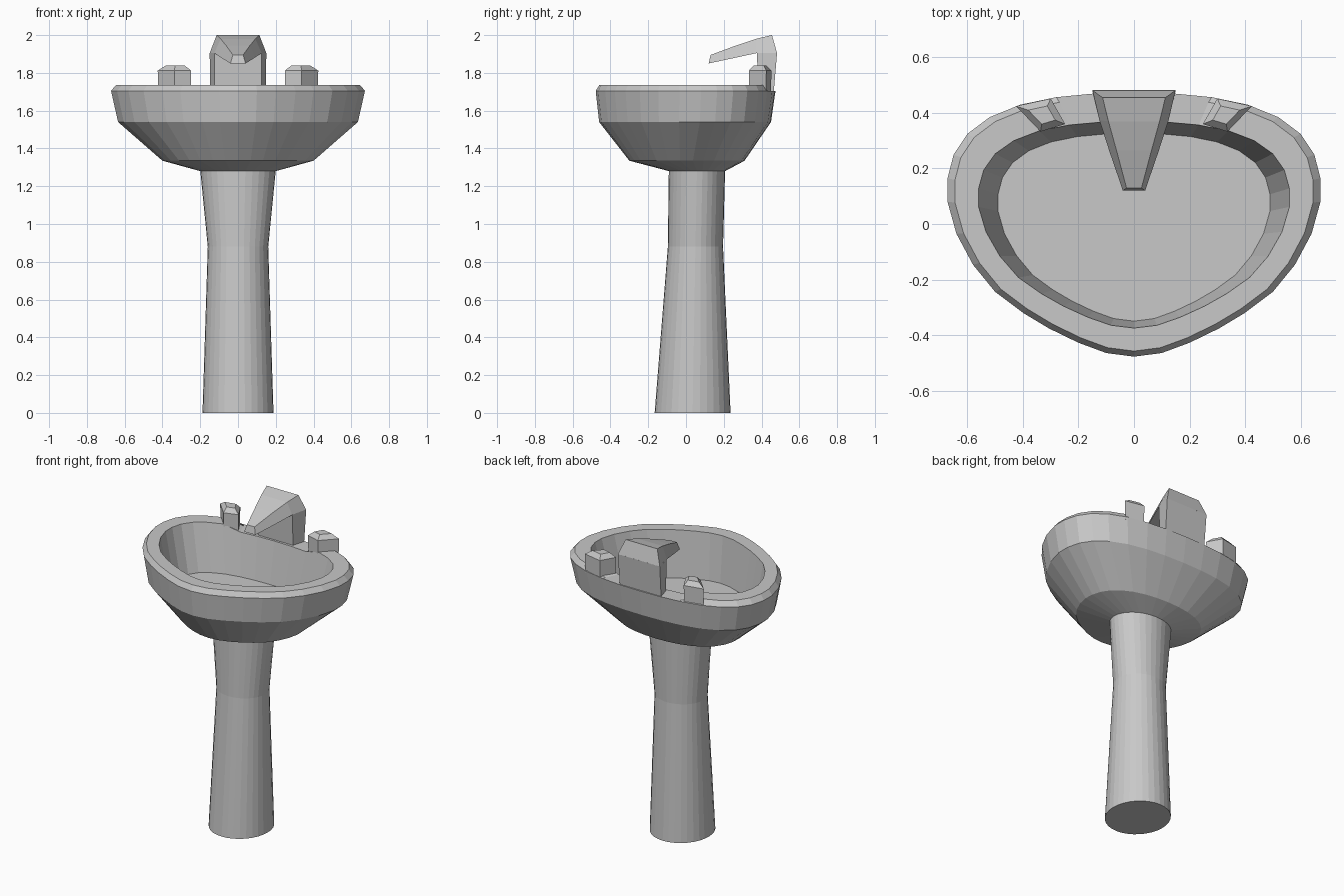
import bpy, bmesh
from math import sin, cos, pi

cube = bpy.data.objects.get("Cube")
if cube:
    bpy.data.objects.remove(cube)

ceramic = bpy.data.materials.new("grey_ceramic")
ceramic.use_nodes = True
grey = (0.58, 0.58, 0.58, 1)
ceramic.diffuse_color = grey
ceramic.node_tree.nodes["Principled BSDF"].inputs["Base Color"].default_value = grey


def loft(name, rings):
    """Skin a stack of equal-length closed rings and cap both ends."""
    bm = bmesh.new()
    loops = [[bm.verts.new(p) for p in ring] for ring in rings]
    n = len(loops[0])
    for a, b in zip(loops, loops[1:]):
        for i in range(n):
            j = (i + 1) % n
            bm.faces.new((a[i], a[j], b[j], b[i]))
    bm.faces.new(loops[0][::-1])
    bm.faces.new(loops[-1])
    bmesh.ops.recalc_face_normals(bm, faces=bm.faces)
    mesh = bpy.data.meshes.new(name)
    bm.to_mesh(mesh)
    bm.free()
    mesh.materials.append(ceramic)
    obj = bpy.data.objects.new(name, mesh)
    bpy.context.collection.objects.link(obj)
    return obj


# Basin outline, half, from front to back
HALF = [(0, -.478), (.1, -.465), (.2, -.428), (.305, -.377), (.4, -.32), (.5, -.245),
        (.58, -.147), (.64, -.035), (.672, .08), (.672, .165), (.65, .25), (.6, .325),
        (.52, .385), (.41, .43), (.28, .457), (.145, .47), (0, .474)]
OUTLINE = HALF + [(-x, y) for x, y in HALF[-2:0:-1]]
N = len(OUTLINE)
SHELF = 1.705


def basin_ring(z, half_width, front, back, roundness=0, shelf=False):
    """Outline fitted to a width and depth, blended towards an ellipse."""
    ring = []
    for i, (x, y) in enumerate(OUTLINE):
        a = 2 * pi * i / N - pi / 2
        u = x / .672 * (1 - roundness) + cos(a) * roundness
        v = (y + .478) / .952 * (1 - roundness) + (sin(a) + 1) / 2 * roundness
        low = shelf and y > .44
        ring.append((u * half_width, front + v * (back - front), SHELF if low else z))
    return ring


# Basin: underside, wall, bevelled rim with a lower tap shelf, bowl
loft("basin", [
    basin_ring(1.28, .2, -.09, .207, 1),
    basin_ring(1.335, .4, -.3, .31, .4),
    basin_ring(1.54, .635, -.46, .45),
    basin_ring(SHELF, .672, -.478, .474),
    basin_ring(1.737, .645, -.458, .455, 0, True),
    basin_ring(1.737, .56, -.375, .37, 0, True),
    basin_ring(1.44, .49, -.35, .327),
])


def ellipse(z, cy, rx, ry):
    return [(rx * cos(2 * pi * i / N), cy + ry * sin(2 * pi * i / N), z) for i in range(N)]


# Pedestal
loft("pedestal", [ellipse(0, .035, .188, .201), ellipse(.88, .05, .16, .146),
                  ellipse(1.285, .058, .2, .149)])


def section(yb, zb, wb, yt, zt, wt):
    """Trapezoid cross-section: bottom edge and top edge."""
    return [(-wb, yb, zb), (wb, yb, zb), (wt, yt, zt), (-wt, yt, zt)]


# Faucet spout and its column
loft("faucet_spout", [
    section(.12, 1.85, .04, .13, 1.895, .027),
    section(.26, 1.88, .088, .265, 1.945, .063),
    section(.375, 1.905, .125, .37, 1.98, .092),
    section(.482, 1.905, .15, .455, 2.0, .113),
])
loft("faucet_column", [
    [(-.125, .385, 1.68), (.125, .385, 1.68), (.147, .463, 1.68), (-.147, .463, 1.68)],
    [(-.125, .375, 1.906), (.125, .375, 1.906), (.15, .482, 1.906), (-.15, .482, 1.906)],
])

# Taps: skewed blocks with a chamfered cap
PLAN = [(.3, .452), (.425, .425), (.337, .333), (.248, .36)]
CX = sum(p[0] for p in PLAN) / 4
CY = sum(p[1] for p in PLAN) / 4
for side, name in ((1, "left_tap"), (-1, "right_tap")):
    loft(name, [[(side * (CX + (x - CX) * s), CY + (y - CY) * s, z) for x, y in PLAN]
                for z, s in ((1.69, .97), (1.812, 1), (1.84, .55))])
